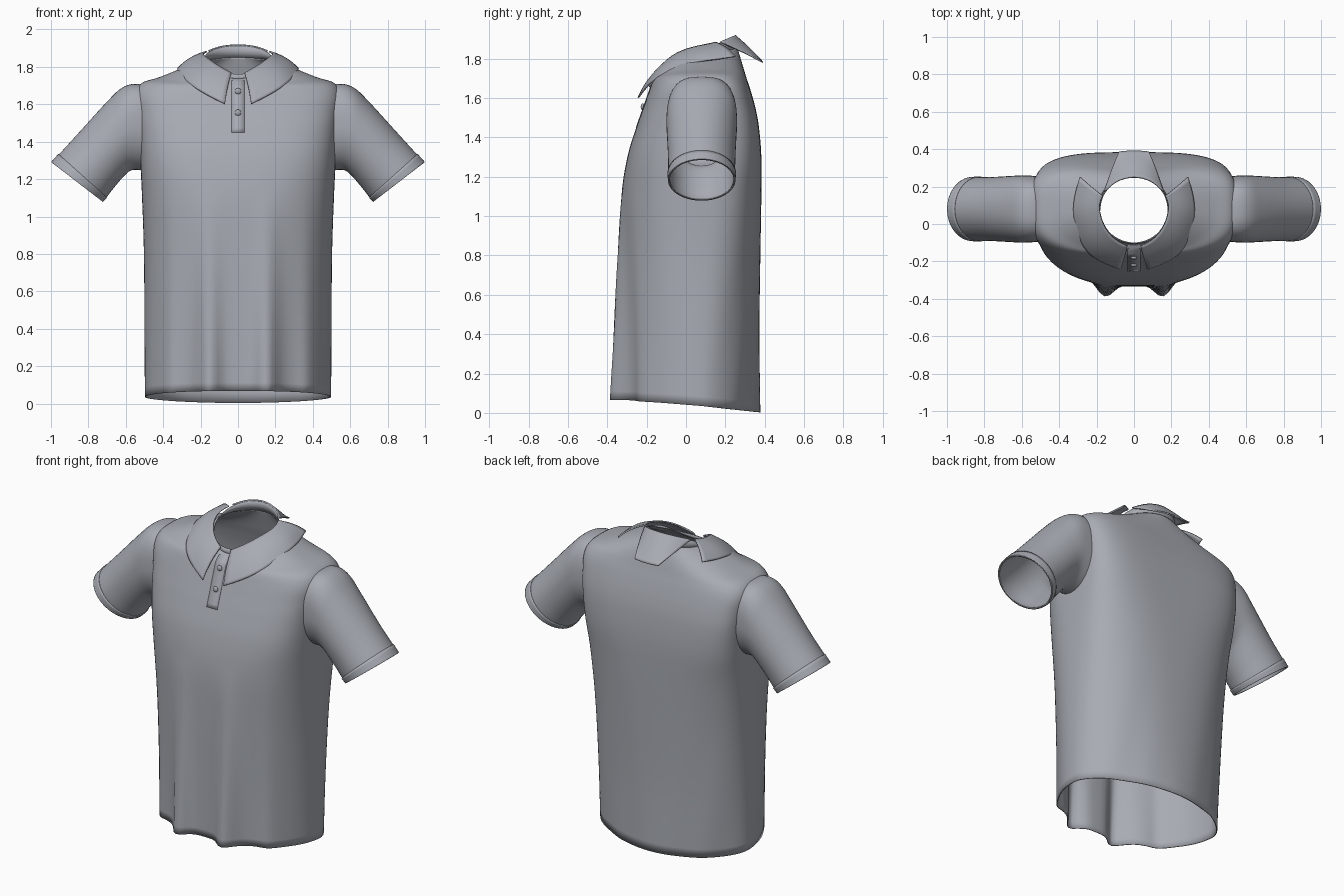
import bpy, bmesh, math
from mathutils import Vector

cube = bpy.data.objects.get("Cube")
if cube:
    bpy.data.objects.remove(cube, do_unlink=True)

# One cloth colour for the whole shirt
cloth = bpy.data.materials.new("grey_cloth")
cloth.use_nodes = True
GREY = (0.39, 0.41, 0.45, 1)
cloth.diffuse_color = GREY
cloth.node_tree.nodes["Principled BSDF"].inputs["Base Color"].default_value = GREY

MID_Y = 0.08


def refine(keys, steps):
    """Smooth curve through parameter rows."""
    out = []
    for i in range(len(keys) - 1):
        rows = [keys[max(i - 1, 0)], keys[i], keys[i + 1], keys[min(i + 2, len(keys) - 1)]]
        for k in range(steps):
            t = k / steps
            out.append([b + 0.5 * t * (c - a + t * (2*a - 5*b + 4*c - d + t * (3*(b - c) + d - a)))
                        for a, b, c, d in zip(*rows)])
    out.append(list(keys[-1]))
    return out


def loft(name, rings, closed=True, thick=0.006, subdiv=0, drop=None):
    """Skin rows of points; drop is a rule for faces to leave open."""
    bm = bmesh.new()
    rows = [[bm.verts.new(p) for p in r] for r in rings]
    n = len(rows[0])
    for a, b in zip(rows, rows[1:]):
        for j in range(n if closed else n - 1):
            k = (j + 1) % n
            bm.faces.new((a[j], a[k], b[k], b[j]))
    if drop:
        gone = [f for f in bm.faces if drop(f.calc_center_median())]
        bmesh.ops.delete(bm, geom=gone, context='FACES')
    bmesh.ops.recalc_face_normals(bm, faces=bm.faces)
    me = bpy.data.meshes.new(name)
    bm.to_mesh(me)
    bm.free()
    ob = bpy.data.objects.new(name, me)
    bpy.context.collection.objects.link(ob)
    me.materials.append(cloth)
    if subdiv:
        m = ob.modifiers.new("smooth", 'SUBSURF')
        m.levels = m.render_levels = subdiv
        m.boundary_smooth = 'PRESERVE_CORNERS'
    m = ob.modifiers.new("cloth_thickness", 'SOLIDIFY')
    m.thickness, m.offset = thick, 0
    finish(ob)


def finish(ob):
    bpy.ops.object.select_all(action='DESELECT')
    ob.select_set(True)
    bpy.context.view_layer.objects.active = ob
    bpy.ops.object.shade_smooth_by_angle(angle=math.radians(45))


def spow(v, e):
    return math.copysign(abs(v) ** e, v)


def body_ring(row, count=128):
    """Rounded cross-section with hem folds that fade upward."""
    hx, yf, yb, zf, zs, zb, nf, nb = row
    pts = []
    for i in range(count):
        a = math.tau * i / count
        c, s = math.cos(a), math.sin(a)
        e = 2 / (nf if s < 0 else nb)
        x = hx * spow(c, e)
        y = MID_Y + abs((yf if s < 0 else yb) - MID_Y) * spow(s, e)
        # straight tilt at the hem, rounded saddle over the shoulders
        w = abs(s) ** e if zs < 1 else s * s
        z = zs + ((zf if s < 0 else zb) - zs) * w
        fade = max(0, 1 - z / 1.15)
        if s < 0:
            y -= 0.08 * fade * math.exp(-((abs(x) - 0.155) / 0.06) ** 2)
            y -= 0.025 * fade * math.exp(-((abs(x) - 0.37) / 0.05) ** 2)
        else:
            y -= 0.01 * fade * s * c * c * (1 + math.sin(26 * x + 5 * z))
        pts.append((x, y, z))
    return pts


# Torso: half width, front y, back y, z at front, side, back, roundness front, back
body_keys = [
    (.495, -.325, .375, .068, .035, .003, 2.15, 1.85),
    (.497, -.328, .37, .40, .40, .40, 2.2, 2.1),
    (.50, -.33, .375, .80, .80, .80, 2.4, 2.45),
    (.51, -.325, .38, 1.10, 1.10, 1.10, 2.7, 3.0),
    (.52, -.295, .38, 1.30, 1.30, 1.30, 3.1, 3.9),
    (.53, -.25, .368, 1.45, 1.45, 1.45, 3.3, 4.5),
    (.54, -.215, .35, 1.55, 1.55, 1.55, 3.3, 4.5),
    (.548, -.187, .325, 1.63, 1.65, 1.64, 3.1, 4.1),
    (.515, -.165, .305, 1.69, 1.71, 1.70, 2.9, 3.5),
    (.42, -.148, .29, 1.71, 1.742, 1.75, 2.6, 2.9),
    (.30, -.13, .275, 1.725, 1.79, 1.80, 2.3, 2.4),
    (.19, -.11, .26, 1.735, 1.835, 1.85, 2, 2),
]


def in_armhole(p):
    return abs(p.x) > 0.4 and ((p.y - MID_Y) / .14) ** 2 + ((p.z - 1.47) / .18) ** 2 < 1


torso_rows = refine(body_keys, 5)
loft("torso", [body_ring(r) for r in torso_rows], drop=in_armhole)

# Sleeves: top x, z, underside x, z, half depth, roundness over the top
sleeve_keys = [
    (.46, 1.69, .46, 1.25, .168, 2.9),
    (.55, 1.706, .52, 1.252, .174, 2.8),
    (.62, 1.685, .57, 1.25, .177, 2.5),
    (.70, 1.61, .61, 1.22, .174, 2.2),
    (.85, 1.445, .67, 1.15, .168, 2),
    (.955, 1.33, .705, 1.105, .167, 2),
    (.994, 1.287, .728, 1.083, .165, 2),
]


def tube_ring(row, side, pad=0, count=56):
    top, low = Vector((row[0], 0, row[1])), Vector((row[2], 0, row[3]))
    mid, half = (top + low) / 2, (top - low) / 2
    half *= 1 + pad / half.length
    pts = []
    for i in range(count):
        a = math.tau * i / count
        c, s = math.cos(a), math.sin(a)
        e = 2 / row[5] if c > 0 else 1
        p = mid + half * spow(c, e)
        pts.append((side * p.x, MID_Y + (row[4] + pad) * spow(s, e), p.z))
    return pts


sleeve_rows = refine(sleeve_keys, 5)
for side, label in ((1, "left"), (-1, "right")):
    loft(label + "_sleeve", [tube_ring(r, side) for r in sleeve_rows])
    loft(label + "_cuff", [tube_ring(r, side, .004) for r in sleeve_rows[-6:]])

# Collar stand around the neck
stand = []
for grow, lift in ((0, 0), (-.006, .5), (-.008, 1)):
    ring = []
    for x, y, z in body_ring(body_keys[-1], 64):
        k = 1 + grow / .18
        rim = 1.84 + .074 * (y - MID_Y) / .18
        ring.append((x * k, MID_Y + (y - MID_Y) * k, z + (rim - z) * lift))
    stand.append(ring)
loft("collar_stand", stand)

# Folded collar leaves: roll point and outer edge point, front to back
leaf = [
    ((.035, -.115, 1.765), (.07, -.24, 1.60)),
    ((.10, -.088, 1.80), (.18, -.20, 1.655)),
    ((.16, -.015, 1.843), (.27, -.14, 1.715)),
    ((.185, .07, 1.863), (.325, .03, 1.783)),
    ((.18, .12, 1.873), (.318, .14, 1.793)),
    ((.165, .15, 1.88), (.285, .25, 1.81)),
]
flap = [
    ((.158, .172, 1.885), (.08, .385, 1.785)),
    ((.10, .232, 1.91), (.05, .388, 1.782)),
    ((0, .258, 1.92), (0, .39, 1.78)),
]


def fold(columns, side, bow):
    """Rows from the roll to the edge, bowed away from the body."""
    rows = []
    for t in (0, .33, .67, 1):
        row = []
        for roll, edge in columns:
            p = Vector(roll).lerp(Vector(edge), t)
            out = Vector((p.x, p.y - MID_Y, .18)).normalized()
            p += out * bow * (math.sin(math.pi * t) + .2)
            row.append((side * p.x, p.y, p.z))
        rows.append(row)
    return rows


for side, label in ((1, "left"), (-1, "right")):
    loft(label + "_collar_leaf", fold(leaf, side, .016), False, .008, 2)
both = flap + [((-r[0], r[1], r[2]), (-e[0], e[1], e[2])) for r, e in flap[-2::-1]]
loft("collar_back_flap", fold(both, 1, .004), False, .008, 2)

# Button placket, nearly flush with the chest
front = [min(body_ring(r), key=lambda p: abs(p[0]) + p[1]) for r in torso_rows]
placket = [[(x, p[1] - .003, p[2]) for x in (-.036, 0, .036)]
           for p in front if 1.44 < p[2] < 1.73]
loft("placket", placket, False, .003)

# Buttons
for label, y, z in (("upper", -.18, 1.67), ("lower", -.22, 1.555)):
    bpy.ops.mesh.primitive_uv_sphere_add(segments=20, ring_count=10, radius=.017,
                                         location=(0, y, z))
    button = bpy.context.object
    button.name = label + "_button"
    button.scale.y = .6
    button.data.materials.append(cloth)
    finish(button)
